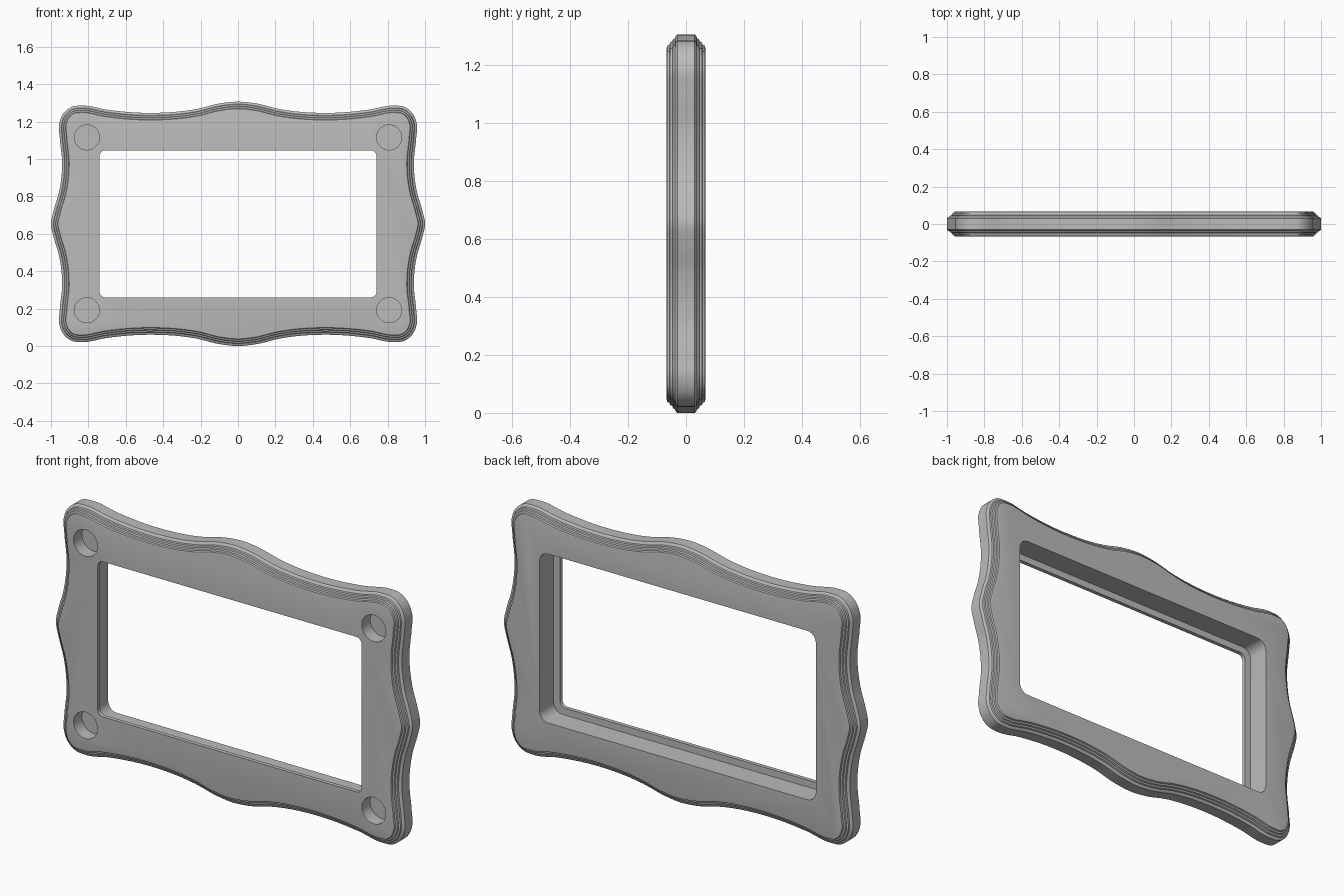
import bpy, bmesh, math
from mathutils import Vector
from mathutils.geometry import interpolate_bezier

if "Cube" in bpy.data.objects:
    bpy.data.objects.remove(bpy.data.objects["Cube"], do_unlink=True)

CENTRE_Z = 0.653
HALF_DEPTH = 0.067

grey = bpy.data.materials.new("mid grey")
grey.use_nodes = True
GREY = (0.5, 0.5, 0.5, 1)
grey.diffuse_color = GREY
grey.node_tree.nodes["Principled BSDF"].inputs["Base Color"].default_value = GREY


def wavy_outline(steps=9):
    """Smooth closed curve through one quarter outline, mirrored twice."""
    quarter = [(0, .653), (.1, .643), (.22, .614), (.48, .593), (.70, .61), (.83, .632),
               (.89, .625), (.932, .592), (.956, .535), (.953, .46), (.94, .32),
               (.957, .17), (.986, .07), (1, 0)]
    right = quarter + [(x, -z) for x, z in quarter[-2::-1]]
    pts = [Vector(p) for p in right + [(-x, z) for x, z in right[-2:0:-1]]]
    n = len(pts)
    tangents = []
    for i in range(n):
        a, b = pts[i] - pts[i - 1], pts[(i + 1) % n] - pts[i]
        tangents.append((a.normalized() * b.length + b.normalized() * a.length).normalized())
    loop = []
    for i in range(n):
        j = (i + 1) % n
        h = (pts[j] - pts[i]).length / 3
        loop += interpolate_bezier(pts[i], pts[i] + tangents[i] * h,
                                   pts[j] - tangents[j] * h, pts[j], steps + 1)[:-1]
    return [p.to_2d() for p in loop]


def inset(loop, distance):
    """Move a clockwise loop inward along its normals."""
    result = []
    for i, p in enumerate(loop):
        t = (loop[(i + 1) % len(loop)] - loop[i - 1]).normalized()
        result.append(p + Vector((t.y, -t.x)) * distance)
    return result


def rounded_rectangle(half_x, half_z, radius, steps=8):
    loop = []
    for k, (sx, sz) in enumerate([(1, 1), (-1, 1), (-1, -1), (1, -1)]):
        for i in range(steps + 1):
            a = math.pi / 2 * (k + i / steps)
            loop.append(Vector((sx * (half_x - radius) + radius * math.cos(a),
                                sz * (half_z - radius) + radius * math.sin(a))))
    return loop


def loft(name, sections):
    """Closed solid through a list of (loop, y) sections."""
    bm = bmesh.new()
    rings = [[bm.verts.new((p.x, y, p.y + CENTRE_Z)) for p in loop] for loop, y in sections]
    for lower, upper in zip(rings, rings[1:]):
        for i in range(len(lower)):
            j = (i + 1) % len(lower)
            bm.faces.new((lower[i], lower[j], upper[j], upper[i]))
    bm.faces.new(rings[0])
    bm.faces.new(rings[-1])
    bmesh.ops.recalc_face_normals(bm, faces=bm.faces)
    mesh = bpy.data.meshes.new(name)
    bm.to_mesh(mesh)
    bm.free()
    obj = bpy.data.objects.new(name, mesh)
    bpy.context.collection.objects.link(obj)
    mesh.materials.append(grey)
    return obj


# Frame body: stepped moulding on both edges, as (inset, distance from mid plane)
moulding = [(.048, HALF_DEPTH), (.038, .065), (.035, .057), (.027, .055), (.024, .047),
            (.016, .045), (.013, .038), (.006, .036), (0, .030)]
outline = wavy_outline()
profile = [(d, -y) for d, y in moulding] + [(d, y) for d, y in reversed(moulding)]
frame = loft("frame", [(inset(outline, d), y) for d, y in profile])

# Window opening, with a wider rebate behind a thin front lip
lip_y = -HALF_DEPTH + 0.02
cutters = [
    loft("opening_cutter", [(rounded_rectangle(.74, .393, .03), y) for y in (-.2, .2)]),
    loft("rebate_cutter", [(rounded_rectangle(.775, .428, .05), y) for y in (lip_y, .2)]),
]

# Four round blind holes in the front corners
for sx in (-1, 1):
    for sz in (-1, 1):
        circle = [Vector((sx * .808 + .067 * math.cos(a), sz * .462 + .067 * math.sin(a)))
                  for a in (math.tau * i / 48 for i in range(48))]
        cutters.append(loft("hole_cutter", [(circle, y) for y in (-.2, 0)]))

bpy.ops.object.select_all(action='DESELECT')
bpy.context.view_layer.objects.active = frame
frame.select_set(True)
for cutter in cutters:
    cutter.hide_render = True
    mod = frame.modifiers.new("cut", 'BOOLEAN')
    mod.operation = 'DIFFERENCE'
    mod.solver = 'EXACT'
    mod.object = cutter
    bpy.ops.object.modifier_apply(modifier=mod.name)
    bpy.data.objects.remove(cutter, do_unlink=True)

bpy.ops.object.shade_smooth_by_angle(angle=math.radians(30))
